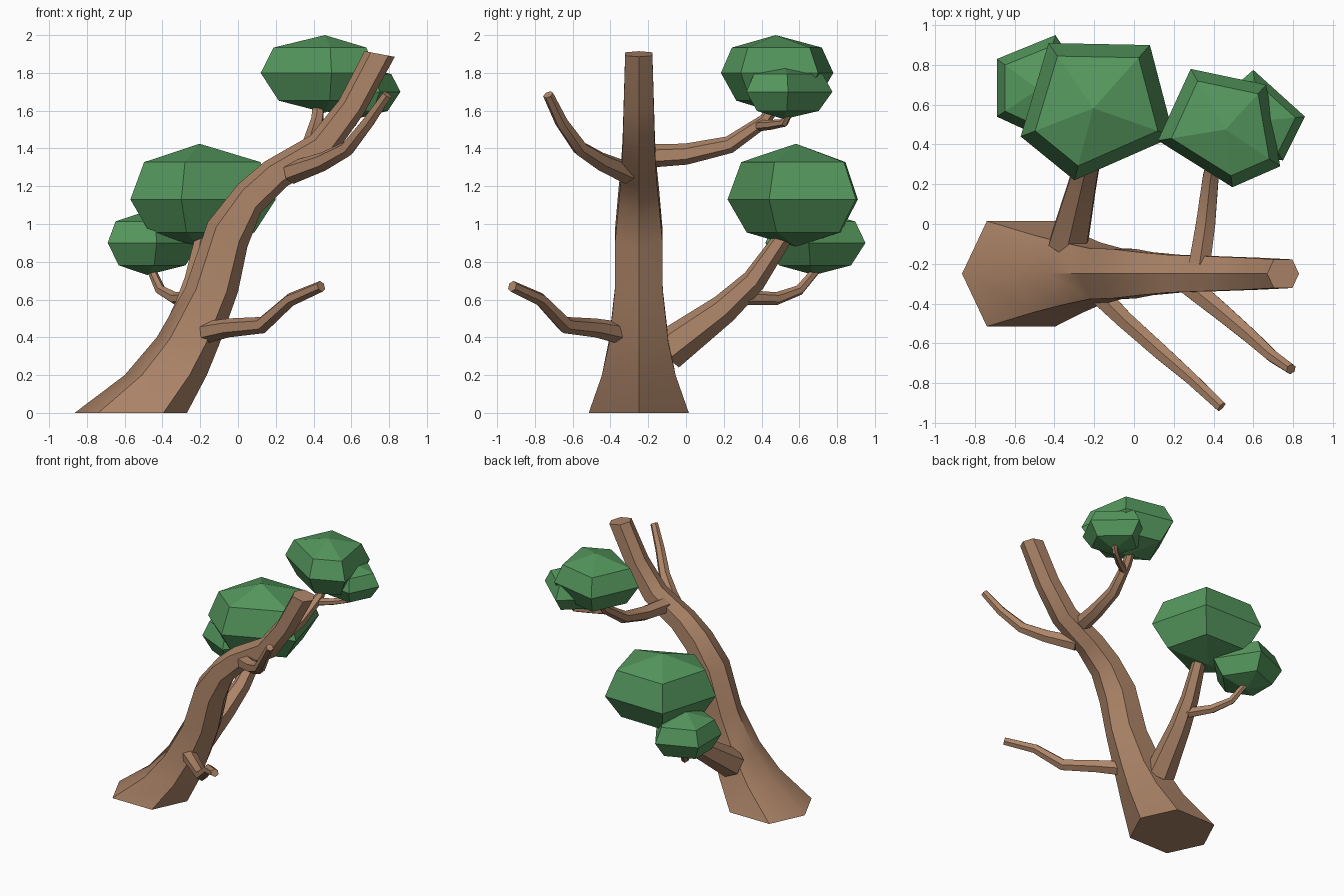
import bpy, bmesh, math
from mathutils import Vector

if "Cube" in bpy.data.objects:
    bpy.data.objects.remove(bpy.data.objects["Cube"])


def material(name, color):
    m = bpy.data.materials.new(name)
    m.diffuse_color = color
    m.use_nodes = True
    m.node_tree.nodes["Principled BSDF"].inputs["Base Color"].default_value = m.diffuse_color
    return m


BARK = material("bark", (0.42, 0.235, 0.14, 1))
LEAF = material("leaf", (0.09, 0.31, 0.11, 1))


def loft(name, rings, mat, bottom=None, top=None):
    """Skin equal-sized rings; close the ends with a face or a pole point."""
    bm = bmesh.new()
    rows = [[bm.verts.new(p) for p in ring] for ring in rings]
    n = len(rows[0])
    for a, b in zip(rows, rows[1:]):
        for i in range(n):
            j = (i + 1) % n
            bm.faces.new((a[i], a[j], b[j], b[i]))
    for row, pole in ((rows[0], bottom), (rows[-1], top)):
        if pole is None:
            bm.faces.new(row)
        else:
            v = bm.verts.new(pole)
            for i in range(n):
                bm.faces.new((row[i], row[(i + 1) % n], v))
    bmesh.ops.recalc_face_normals(bm, faces=bm.faces)
    mesh = bpy.data.meshes.new(name)
    bm.to_mesh(mesh)
    bm.free()
    mesh.materials.append(mat)
    ob = bpy.data.objects.new(name, mesh)
    bpy.context.collection.objects.link(ob)
    return ob


def smooth(ob):
    bpy.ops.object.select_all(action='DESELECT')
    ob.select_set(True)
    bpy.context.view_layer.objects.active = ob
    bpy.ops.object.shade_smooth_by_angle(angle=math.radians(40))


def branch(name, path):
    """Six-sided tapering tube along (x, y, z, radius) points."""
    pts = [Vector(p[:3]) for p in path]
    rings = []
    for i, p in enumerate(pts):
        t = (pts[min(i + 1, len(pts) - 1)] - pts[max(i - 1, 0)]).normalized()
        side = t.cross(Vector((0, 0, 1))).normalized()
        up = side.cross(t)
        rings.append([p + path[i][3] * (up * math.cos(k * math.pi / 3) + side * math.sin(k * math.pi / 3))
                      for k in range(6)])
    smooth(loft(name, rings, BARK))


def foliage(name, outline, z_low, z_mid, z_high):
    """Five-sided clump: widest outline plus shrunken rings and two poles."""
    c = sum((Vector(p) for p in outline), Vector((0, 0))) / len(outline)

    def ring(scale, z):
        return [(*(c + (Vector(p) - c) * scale), z) for p in outline]
    rings = [ring(0.72, z_mid + 0.7 * (z_low - z_mid)), ring(1, z_mid),
             ring(0.8, z_mid + 0.67 * (z_high - z_mid))]
    loft(name, rings, LEAF, (*c, z_low), (*c, z_high))


# Leaning trunk: left x, z, right x, z and half depth of each hexagon
TRUNK_Y = -0.25
trunk = [(-0.865, 0, -0.27, 0, 0.265), (-0.60, 0.20, -0.165, 0.20, 0.195),
         (-0.43, 0.40, -0.10, 0.36, 0.157), (-0.28, 0.66, 0.0, 0.64, 0.127),
         (-0.16, 1.01, 0.05, 0.88, 0.125), (0.0, 1.21, 0.12, 1.06, 0.108),
         (0.14, 1.33, 0.26, 1.20, 0.095), (0.385, 1.47, 0.50, 1.35, 0.086),
         (0.535, 1.655, 0.67, 1.59, 0.08), (0.67, 1.915, 0.83, 1.885, 0.072)]
rings = []
for lx, lz, rx, rz, w in trunk:
    L, R = Vector((lx, TRUNK_Y, lz)), Vector((rx, TRUNK_Y, rz))
    d = Vector((0, w, 0))
    a, b = L.lerp(R, 0.21), L.lerp(R, 0.79)
    rings.append([L, a - d, b - d, R, b + d, a + d])
smooth(loft("trunk", rings, BARK))

# Bare branches at the front
branch("front_lower_branch", [(-0.20, -0.33, 0.42, 0.06), (-0.05, -0.48, 0.45, 0.05),
                              (0.13, -0.64, 0.465, 0.045), (0.28, -0.77, 0.60, 0.036),
                              (0.44, -0.92, 0.67, 0.03)])
branch("front_upper_branch", [(0.28, -0.31, 1.27, 0.06), (0.45, -0.45, 1.33, 0.05),
                              (0.58, -0.56, 1.40, 0.042), (0.69, -0.66, 1.54, 0.035),
                              (0.79, -0.73, 1.685, 0.028)])

# Leafy branches and twigs at the back
branch("back_lower_branch", [(-0.33, -0.10, 0.33, 0.11), (-0.26, 0.20, 0.55, 0.08),
                             (-0.22, 0.36, 0.70, 0.065), (-0.17, 0.55, 0.98, 0.045)])
branch("back_lower_twig", [(-0.24, 0.32, 0.61, 0.04), (-0.33, 0.48, 0.605, 0.034),
                           (-0.41, 0.60, 0.65, 0.028), (-0.47, 0.71, 0.78, 0.022)])
branch("back_upper_branch", [(0.33, -0.20, 1.36, 0.062), (0.36, 0.0, 1.37, 0.056),
                             (0.385, 0.23, 1.42, 0.046), (0.42, 0.42, 1.55, 0.035),
                             (0.43, 0.50, 1.68, 0.03)])
branch("back_upper_twig", [(0.41, 0.38, 1.52, 0.03), (0.52, 0.45, 1.525, 0.026),
                           (0.61, 0.52, 1.535, 0.022), (0.66, 0.56, 1.62, 0.02)])

# Foliage clumps
foliage("lower_large_foliage", [(-0.57, 0.44), (-0.30, 0.22), (0.20, 0.44), (0.08, 0.90), (-0.43, 0.91)],
        0.88, 1.13, 1.425)
foliage("lower_small_foliage", [(-0.69, 0.83), (-0.69, 0.54), (-0.43, 0.42), (-0.20, 0.65), (-0.395, 0.95)],
        0.73, 0.90, 1.07)
foliage("upper_large_foliage", [(0.12, 0.42), (0.285, 0.78), (0.665, 0.70), (0.735, 0.29), (0.495, 0.185)],
        1.59, 1.80, 2.0)
foliage("upper_small_foliage", [(0.86, 0.54), (0.75, 0.32), (0.48, 0.35), (0.40, 0.60), (0.60, 0.775)],
        1.555, 1.70, 1.84)
